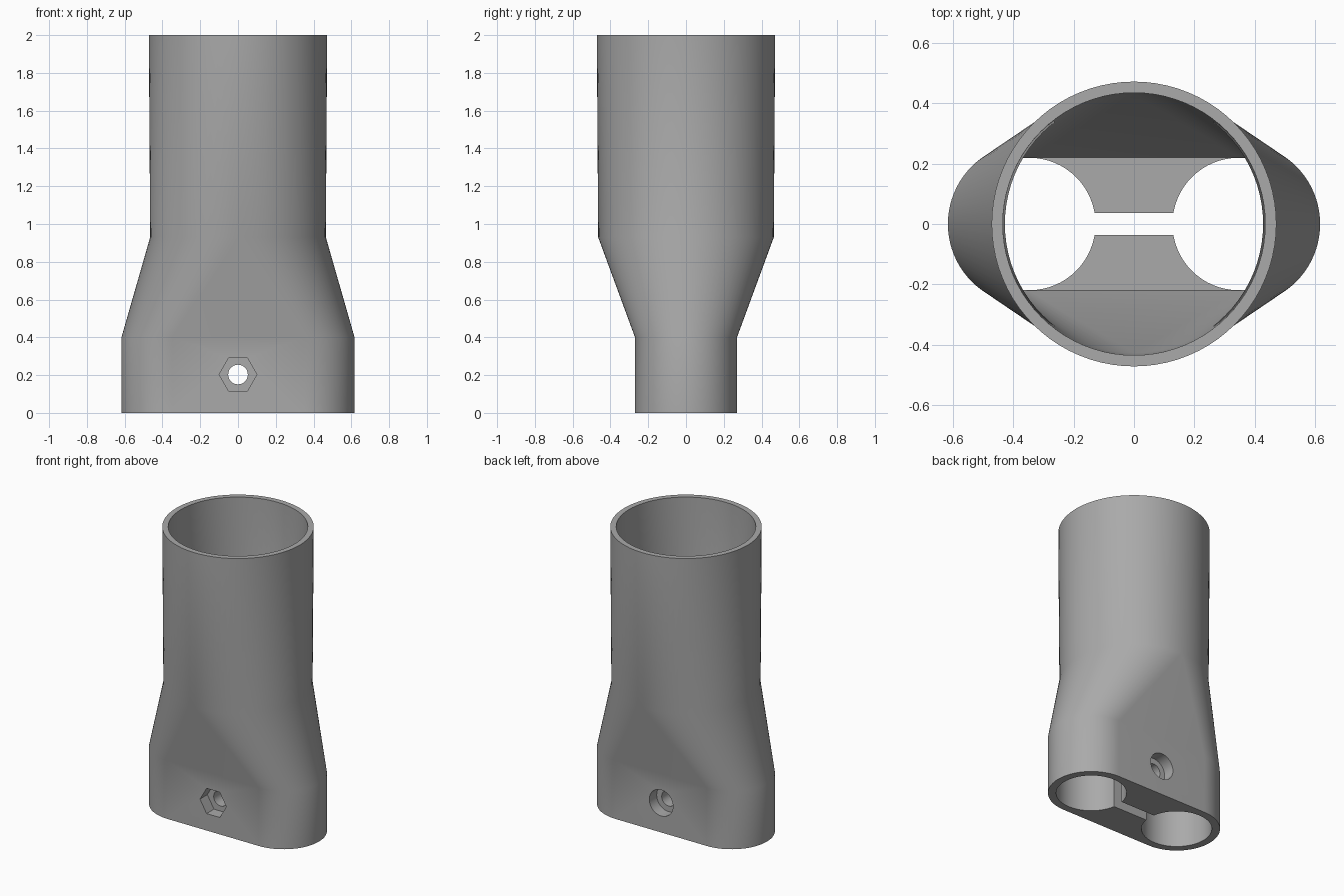
import bpy, bmesh, math
from mathutils import Matrix

cube = bpy.data.objects.get("Cube")
if cube:
    bpy.data.objects.remove(cube)

GREY = (0.4, 0.4, 0.4, 1)
mat = bpy.data.materials.new("matte grey")
mat.use_nodes = True
mat.diffuse_color = GREY
mat.node_tree.nodes["Principled BSDF"].inputs["Base Color"].default_value = GREY

HALF = 40        # segments per half circle
SPREAD = 0.347   # offset of the two lower sockets
BOLT_Z = 0.203


def make_object(name, bm):
    bmesh.ops.recalc_face_normals(bm, faces=bm.faces)
    mesh = bpy.data.meshes.new(name)
    bm.to_mesh(mesh)
    bm.free()
    obj = bpy.data.objects.new(name, mesh)
    bpy.context.collection.objects.link(obj)
    return obj


def oval_ring(bm, spread, radius, z):
    """Two half circles pushed apart along x."""
    ring = []
    for side in (1, -1):
        for i in range(HALF + 1):
            a = math.pi * (i / HALF - 0.5)
            ring.append(bm.verts.new((side * (spread + radius * math.cos(a)),
                                      side * radius * math.sin(a), z)))
    return ring


# Adapter shell: oval foot blending to a round tube, then down the inside
bm = bmesh.new()
sections = [(SPREAD, 0.27, 0), (SPREAD, 0.27, 0.4), (0, 0.465, 0.93), (0, 0.472, 2),
            (0, 0.435, 2), (0, 0.428, 0.93), (SPREAD, 0.22, 0.4)]
rings = [oval_ring(bm, *s) for s in sections]
for low, high in zip(rings, rings[1:]):
    for i in range(len(low)):
        j = (i + 1) % len(low)
        bm.faces.new((low[i], low[j], high[j], high[i]))
bm.faces.new(rings[0])
bm.faces.new(rings[-1])
bmesh.ops.remove_doubles(bm, verts=bm.verts, dist=1e-4)
shell = make_object("adapter_body", bm)
shell.data.materials.append(mat)


def cylinder(name, radius, depth, centre, segments=64, along_y=False):
    bm = bmesh.new()
    bmesh.ops.create_cone(bm, cap_ends=True, segments=segments, radius1=radius,
                          radius2=radius, depth=depth)
    turn = Matrix.Rotation(math.pi / 2, 4, 'X') if along_y else Matrix()
    bm.transform(Matrix.Translation(centre) @ turn)
    return make_object(name, bm)


def slot(name, size, centre):
    bm = bmesh.new()
    bmesh.ops.create_cube(bm, size=1)
    bm.transform(Matrix.Translation(centre) @ Matrix.Diagonal((*size, 1)))
    return make_object(name, bm)


# Sockets, clamping slot, bolt hole, nut pocket and bolt head recess
cutters = [cylinder(f"{n}_socket", 0.2195, 0.6, (s * SPREAD, 0, 0.2))
           for n, s in (("left", 1), ("right", -1))]
cutters += [
    slot("clamp_slot", (0.5, 0.074, 0.62), (0, 0, 0.2)),
    cylinder("bolt_hole", 0.052, 1, (0, 0, BOLT_Z), 32, True),
    cylinder("bolt_head_recess", 0.09, 0.2, (0, 0.29, BOLT_Z), 40, True),
]
nut = cylinder("nut_pocket", 0.1, 0.2, (0, 0, 0), 6, True)
# Put two corners of the nut pocket on the horizontal axis
if max(v.co.x for v in nut.data.vertices) < 0.095:
    nut.data.transform(Matrix.Rotation(math.pi / 6, 4, 'Y'))
nut.data.transform(Matrix.Translation((0, -0.29, BOLT_Z)))
cutters.append(nut)

bpy.context.view_layer.objects.active = shell
for c in cutters:
    mod = shell.modifiers.new(c.name, 'BOOLEAN')
    mod.operation = 'DIFFERENCE'
    mod.solver = 'EXACT'
    mod.object = c
    bpy.ops.object.modifier_apply(modifier=mod.name)
    bpy.data.objects.remove(c)

bpy.ops.object.select_all(action='DESELECT')
shell.select_set(True)
bpy.ops.object.shade_smooth_by_angle(angle=math.radians(30))
